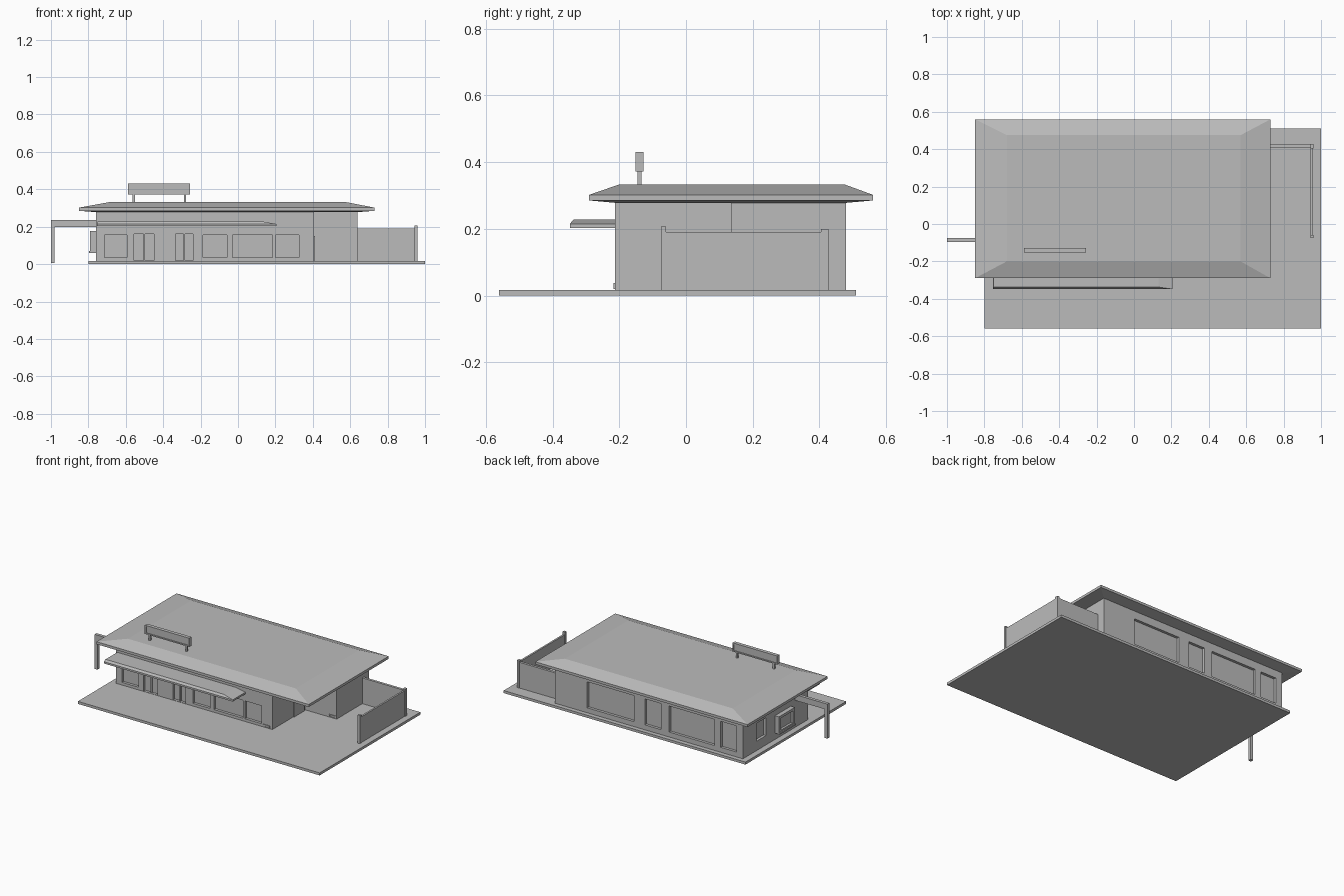
import bpy
import bmesh
from mathutils import Vector

cube = bpy.data.objects.get("Cube")
if cube:
    bpy.data.objects.remove(cube, do_unlink=True)

grey = bpy.data.materials.new("light_grey")
grey.use_nodes = True
grey.diffuse_color = (0.5, 0.5, 0.5, 1)
grey.node_tree.nodes["Principled BSDF"].inputs["Base Color"].default_value = (0.5, 0.5, 0.5, 1)


def finish(name, bm):
    bmesh.ops.recalc_face_normals(bm, faces=bm.faces)
    mesh = bpy.data.meshes.new(name)
    bm.to_mesh(mesh)
    bm.free()
    mesh.materials.append(grey)
    obj = bpy.data.objects.new(name, mesh)
    bpy.context.collection.objects.link(obj)
    return obj


def add_box(bm, x, y, z):
    verts = bmesh.ops.create_cube(bm, size=1)["verts"]
    for v in verts:
        v.co = Vector([(a + b) / 2 + c * (b - a) for (a, b), c in zip((x, y, z), v.co)])


def box(name, x, y, z):
    bm = bmesh.new()
    add_box(bm, x, y, z)
    return finish(name, bm)


def stacked(name, rings):
    """Rectangular rings (x range, y range, height) bridged into a closed solid."""
    bm = bmesh.new()
    loops = []
    for (xa, xb), (ya, yb), z in rings:
        loops.append([bm.verts.new((x, y, z))
                      for x, y in ((xa, ya), (xb, ya), (xb, yb), (xa, yb))])
    bm.faces.new(loops[0])
    bm.faces.new(loops[-1])
    for low, high in zip(loops, loops[1:]):
        for i in range(4):
            j = (i + 1) % 4
            bm.faces.new((low[i], low[j], high[j], high[i]))
    return finish(name, bm)


def carve(obj, boxes):
    """Cut box-shaped recesses out of an object."""
    bm = bmesh.new()
    for b in boxes:
        add_box(bm, *b)
    cutter = finish("recess_cutter", bm)
    cutter.hide_render = True
    mod = obj.modifiers.new("recesses", "BOOLEAN")
    mod.operation = "DIFFERENCE"
    mod.solver = "EXACT"
    mod.object = cutter
    bpy.context.view_layer.objects.active = obj
    bpy.ops.object.modifier_apply(modifier=mod.name)
    bpy.data.objects.remove(cutter, do_unlink=True)


GROUND = 0.017
FRONT, STEP, BACK = -0.213, 0.135, 0.48
LEFT, SIDE, RIGHT = -0.76, 0.405, 0.64

# Ground slab
box("ground_slab", (-0.8, 1), (-0.56, 0.51), (0, GROUND))

# L-shaped building walls
bm = bmesh.new()
plan = [(LEFT, FRONT), (SIDE, FRONT), (SIDE, STEP), (RIGHT, STEP), (RIGHT, BACK), (LEFT, BACK)]
base = bm.faces.new([bm.verts.new((x, y, GROUND)) for x, y in plan])
top = bmesh.ops.extrude_face_region(bm, geom=[base])["geom"]
for v in top:
    if isinstance(v, bmesh.types.BMVert):
        v.co.z = 0.28
walls = finish("building_walls", bm)

# Window and door recesses in the walls
DEPTH = 0.018
front_y = (FRONT - 0.02, FRONT + DEPTH)
back_y = (BACK - DEPTH, BACK + 0.02)
front_windows = [(-0.715, -0.593), (-0.187, -0.06), (-0.03, 0.185), (0.2, 0.325)]
front_doors = [(-0.555, -0.45), (-0.335, -0.24)]
back_windows = [(0.05, 0.4), (-0.15, -0.03), (-0.55, -0.21), (-0.713, -0.594)]
cuts = [(x, front_y, (0.035, 0.155)) for x in front_windows]
cuts += [(x, front_y, (GROUND + 0.002, 0.16)) for x in front_doors]
cuts += [(x, back_y, (0.05, 0.225)) for x in back_windows]
cuts.append(((LEFT - 0.02, LEFT + DEPTH), (0.235, 0.335), (0.08, 0.2)))
carve(walls, cuts)

# Door mullions and side door
for i, (a, b) in enumerate(front_doors):
    mid = (a + b) / 2
    box(f"door_mullion_{i + 1}", (mid - 0.004, mid + 0.004), (FRONT + 0.008, FRONT + DEPTH),
        (GROUND, 0.16))
box("side_door", (SIDE, SIDE + 0.006), (0.01, 0.12), (GROUND, 0.15))

# Hipped flat-top roof with shallow soffit
stacked("roof", [
    ((-0.76, 0.64), (-0.213, 0.48), 0.278),
    ((-0.85, 0.73), (-0.29, 0.56), 0.285),
    ((-0.85, 0.73), (-0.29, 0.56), 0.302),
    ((-0.68, 0.57), (-0.2, 0.475), 0.333),
])

# Front canopy with a tapered right end
stacked("front_canopy", [
    ((-0.755, 0.205), (-0.348, FRONT), 0.203),
    ((-0.755, 0.205), (-0.348, FRONT), 0.215),
    ((-0.75, 0.13), (-0.337, FRONT), 0.228),
])

# Rooftop sign board on two posts
sign = box("roof_sign_board", (-0.588, -0.257), (-0.152, -0.128), (0.372, 0.431))
carve(sign, [((-0.58, -0.265), y, (0.38, 0.423)) for y in ((-0.16, -0.147), (-0.133, -0.12))])
for side, x in (("right", -0.558), ("left", -0.284)):
    box(f"sign_post_{side}", (x - 0.006, x + 0.006), (-0.146, -0.134), (0.325, 0.375))

# Clearance arm beside the service window
box("clearance_beam", (-1, LEFT), (-0.096, -0.075), (0.198, 0.237))
box("clearance_post", (-1, -0.98), (-0.096, -0.075), (0.005, 0.2))

# Projecting service window
bay = box("service_window", (-0.79, LEFT), (-0.03, 0.14), (0.06, 0.177))
carve(bay, [((-0.8, -0.775), (-0.01, 0.12), (0.08, 0.16))])
box("service_sill", (-0.797, LEFT), (-0.03, 0.14), (0.06, 0.07))

# Yard fence and end posts
box("fence_back", (RIGHT, 0.957), (0.408, 0.425), (GROUND, 0.19))
box("fence_side", (0.945, 0.957), (-0.06, 0.425), (GROUND, 0.19))
box("fence_front_post", (0.943, 0.96), (-0.075, -0.06), (GROUND, 0.207))
box("fence_corner_post", (0.943, 0.96), (0.405, 0.427), (GROUND, 0.2))

# Small low wall vents
for i, (x, y) in enumerate(((0.34, FRONT), (0.585, STEP))):
    vent = box(f"wall_vent_{i + 1}", (x, x + 0.048), (y - 0.005, y), (0.02, 0.037))
    carve(vent, [((x + a, x + a + 0.016), (y - 0.01, y - 0.002), (0.024, 0.033))
                 for a in (0.005, 0.027)])
